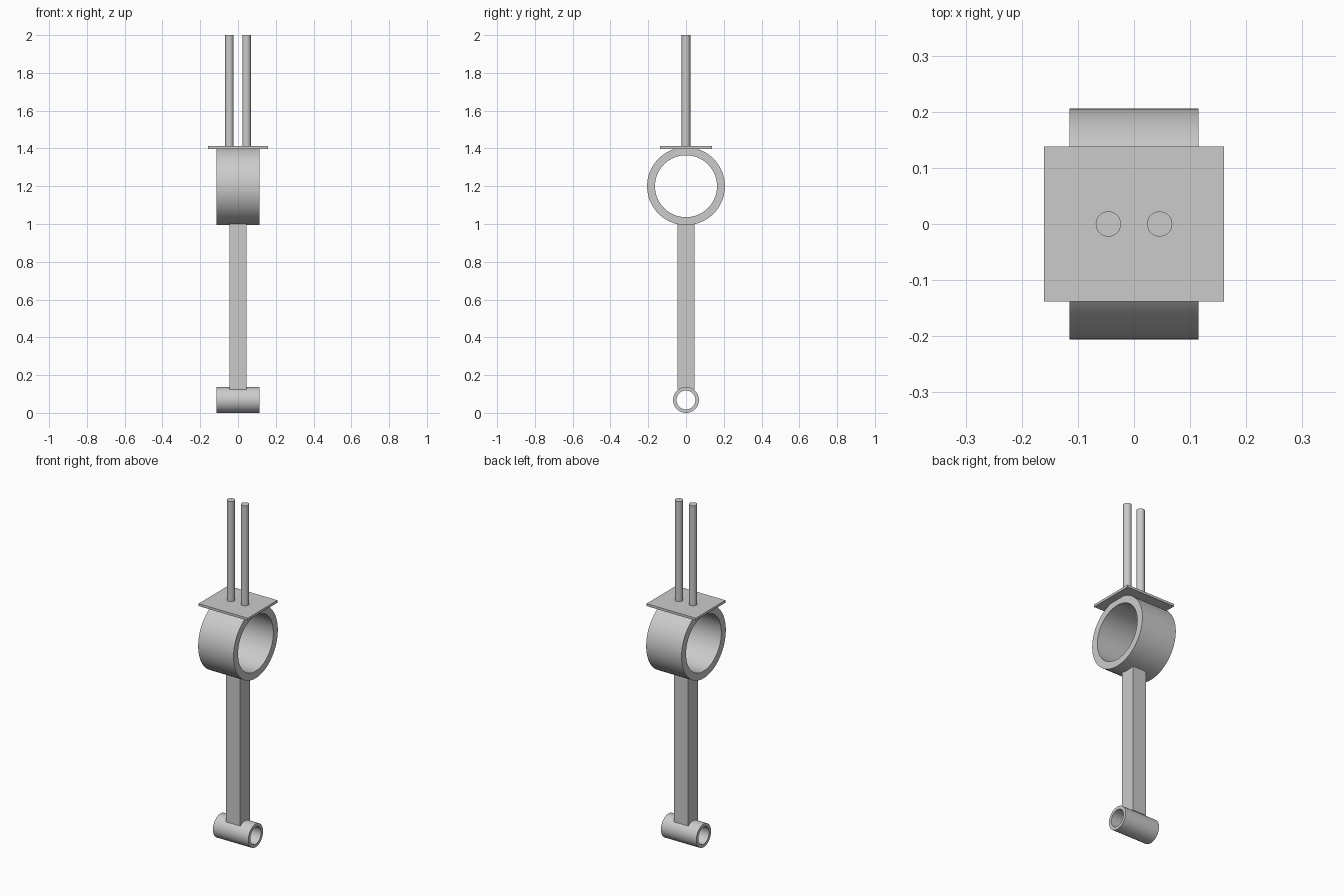
import bpy, bmesh, math

if "Cube" in bpy.data.objects:
    bpy.data.objects.remove(bpy.data.objects["Cube"])


def finish(bm, name, smooth=False):
    bmesh.ops.recalc_face_normals(bm, faces=bm.faces)
    mesh = bpy.data.meshes.new(name)
    bm.to_mesh(mesh)
    bm.free()
    obj = bpy.data.objects.new(name, mesh)
    bpy.context.collection.objects.link(obj)
    if smooth:
        bpy.ops.object.select_all(action='DESELECT')
        obj.select_set(True)
        bpy.context.view_layer.objects.active = obj
        bpy.ops.object.shade_smooth_by_angle(angle=math.radians(30))
    return obj


def box(name, half_x, half_y, z0, z1):
    bm = bmesh.new()
    bmesh.ops.create_cube(bm, size=1)
    for v in bm.verts:
        v.co = (v.co.x * 2 * half_x, v.co.y * 2 * half_y,
                (z0 + z1) / 2 + v.co.z * (z1 - z0))
    return finish(bm, name)


def ring(name, z, outer, inner, half_x, sides=64):
    # Rectangular section swept round the x axis
    bm = bmesh.new()
    section = [(-half_x, outer), (half_x, outer), (half_x, inner), (-half_x, inner)]
    loops = []
    for i in range(sides):
        a = 2 * math.pi * i / sides
        loops.append([bm.verts.new((x, r * math.sin(a), z + r * math.cos(a)))
                      for x, r in section])
    for i in range(sides):
        a, b = loops[i], loops[(i + 1) % sides]
        for j in range(4):
            k = (j + 1) % 4
            bm.faces.new((a[j], a[k], b[k], b[j]))
    return finish(bm, name, True)


def rod(name, x, radius, z0, z1):
    bm = bmesh.new()
    bmesh.ops.create_cone(bm, cap_ends=True, segments=48, radius1=radius,
                          radius2=radius, depth=z1 - z0)
    bmesh.ops.translate(bm, verts=bm.verts, vec=(x, 0, (z0 + z1) / 2))
    return finish(bm, name, True)


# Bearing rings and the bar joining them
ring("small_end_ring", 0.0685, 0.0685, 0.05, 0.115)
ring("big_end_ring", 1.2, 0.206, 0.164, 0.115)
box("connecting_bar", 0.045, 0.045, 0.123, 1.0)

# Mounting plate and the pair of rods above it
box("mounting_plate", 0.16, 0.138, 1.398, 1.412)
for side, x in (("left", -0.0457), ("right", 0.0457)):
    rod(side + "_rod", x, 0.0225, 1.41, 2.0)
